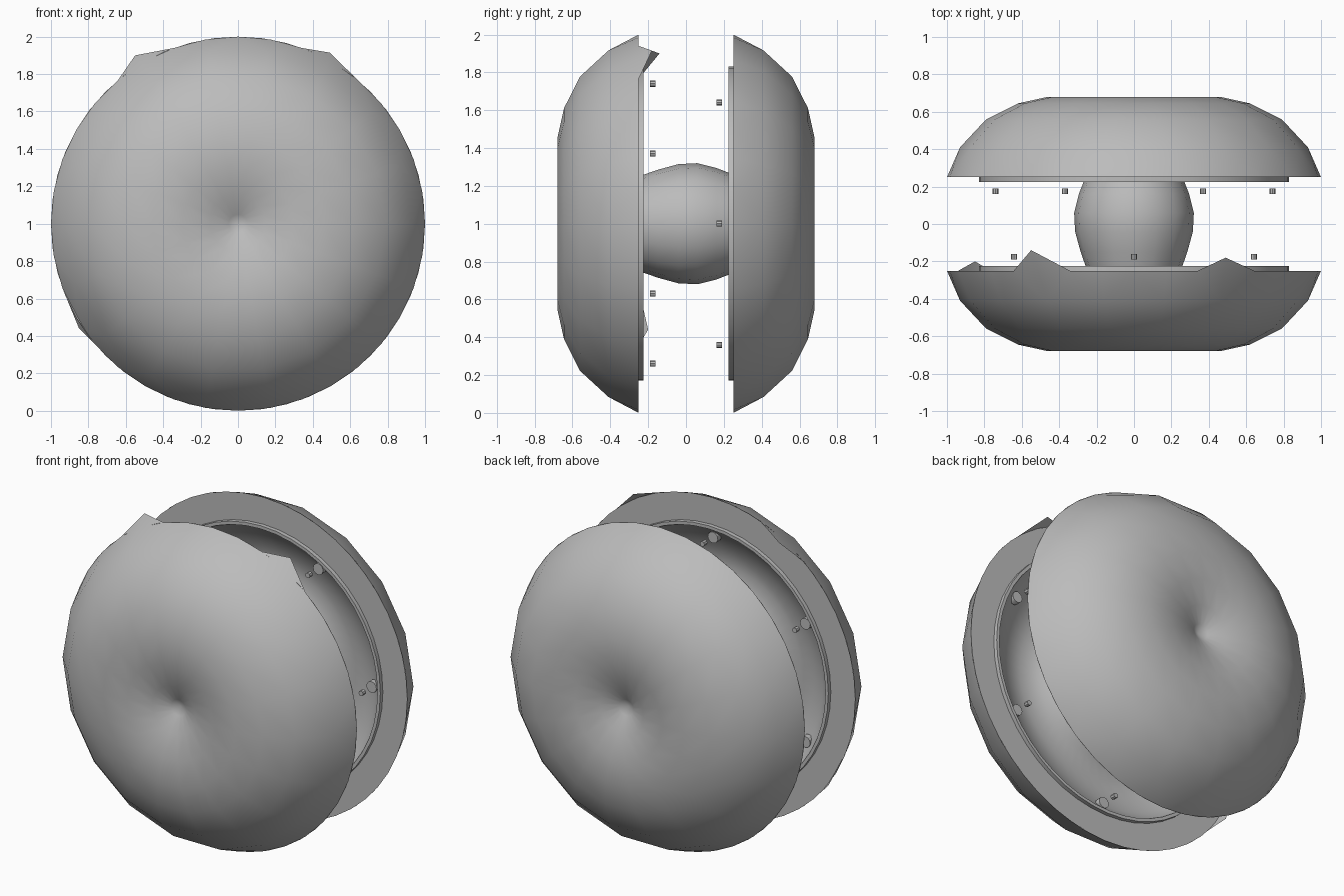
import bpy, bmesh, math
from mathutils import Vector

if "Cube" in bpy.data.objects:
    bpy.data.objects.remove(bpy.data.objects["Cube"])

grey = bpy.data.materials.new("grey")
grey.diffuse_color = (0.5, 0.5, 0.5, 1)
grey.use_nodes = True
grey.node_tree.nodes["Principled BSDF"].inputs["Base Color"].default_value = grey.diffuse_color


def finish(bm, name, angle=40):
    bmesh.ops.recalc_face_normals(bm, faces=bm.faces)
    me = bpy.data.meshes.new(name)
    bm.to_mesh(me)
    bm.free()
    ob = bpy.data.objects.new(name, me)
    bpy.context.collection.objects.link(ob)
    me.materials.append(grey)
    bpy.ops.object.select_all(action='DESELECT')
    ob.select_set(True)
    bpy.context.view_layer.objects.active = ob
    bpy.ops.object.shade_smooth_by_angle(angle=math.radians(angle))
    return ob


def ring(bm, r, y, n):
    return [bm.verts.new((r * math.cos(math.tau * i / n), y,
                          1 + r * math.sin(math.tau * i / n))) for i in range(n)]


def bridge(bm, a, b):
    n = len(a)
    for i in range(n):
        j = (i + 1) % n
        bm.faces.new((a[i], a[j], b[j], b[i]))


def lathe(name, profile, n=48, angle=40):
    bm = bmesh.new()
    rings = [ring(bm, r, y, n) for r, y in profile]
    for a, b in zip(rings, rings[1:]):
        bridge(bm, a, b)
    return finish(bm, name, angle)


def dome(name, s, corners):
    """Coarse outer bowl with a fine rim and a central dimple."""
    bm = bmesh.new()
    n = 18
    rim = ring(bm, 1.0, s * 0.25, 2 * n)
    rings = [ring(bm, r, s * y, n) for r, y in
             [(0.93, 0.41), (0.79, 0.56), (0.62, 0.645), (0.46, 0.68),
              (0.30, 0.675), (0.15, 0.635), (0.05, 0.59)]]
    first = rings[0]
    for i in range(n):
        k = (i + 1) % n
        bm.faces.new((first[i], rim[2 * i - 1], rim[2 * i]))
        bm.faces.new((first[i], rim[2 * i], rim[2 * i + 1]))
        bm.faces.new((first[i], rim[2 * i + 1], first[k]))
    for a, b in zip(rings, rings[1:]):
        bridge(bm, a, b)
    tip = bm.verts.new((0, s * 0.565, 1))
    last = rings[-1]
    for i in range(n):
        bm.faces.new((last[i], last[(i + 1) % n], tip))
    # bent corners of the rim
    for c in corners:
        p = Vector(c)
        min(rim, key=lambda v: (v.co - p).length).co = p
    finish(bm, name, 50)


def pin(name, x, z, y0, y1, r, n):
    bm = bmesh.new()
    a, b = ring(bm, r, y0, n), ring(bm, r, y1, n)
    bridge(bm, a, b)
    bm.faces.new(a)
    bm.faces.new(b)
    bmesh.ops.translate(bm, verts=bm.verts, vec=(x, 0, z - 1))
    finish(bm, name, 30)


for side, s in (("front", -1), ("back", 1)):
    bent = [(-0.55, -0.14, 1.9), (0.49, -0.18, 1.915), (-0.85, -0.2, 0.44)] if s < 0 else []
    dome(side + "_dome", s, bent)
    # flat rim face, raised lip and hollow inner wall
    lathe(side + "_inner_wall", [(r, s * y) for r, y in
          [(1.0, 0.25), (0.83, 0.25), (0.83, 0.225), (0.81, 0.225), (0.80, 0.25),
           (0.74, 0.30), (0.64, 0.36), (0.52, 0.39), (0.40, 0.36), (0.30, 0.29),
           (0.255, 0.24)]])
    # six pins with washers, the two sides staggered
    for i in range(6):
        a = math.radians(60 * i + (30 if s < 0 else 0))
        x, z = 0.74 * math.cos(a), 1 + 0.74 * math.sin(a)
        pin(f"{side}_pin_{i}", x, z, s * 0.16, s * 0.19, 0.016, 8)
        pin(f"{side}_washer_{i}", x, z, s * 0.265, s * 0.30, 0.035, 12)

# barrel-shaped axle
lathe("hub", [(0.25, -0.25), (0.285, -0.15), (0.315, -0.04), (0.32, 0.06),
              (0.295, 0.16), (0.26, 0.25)], 16, 50)
